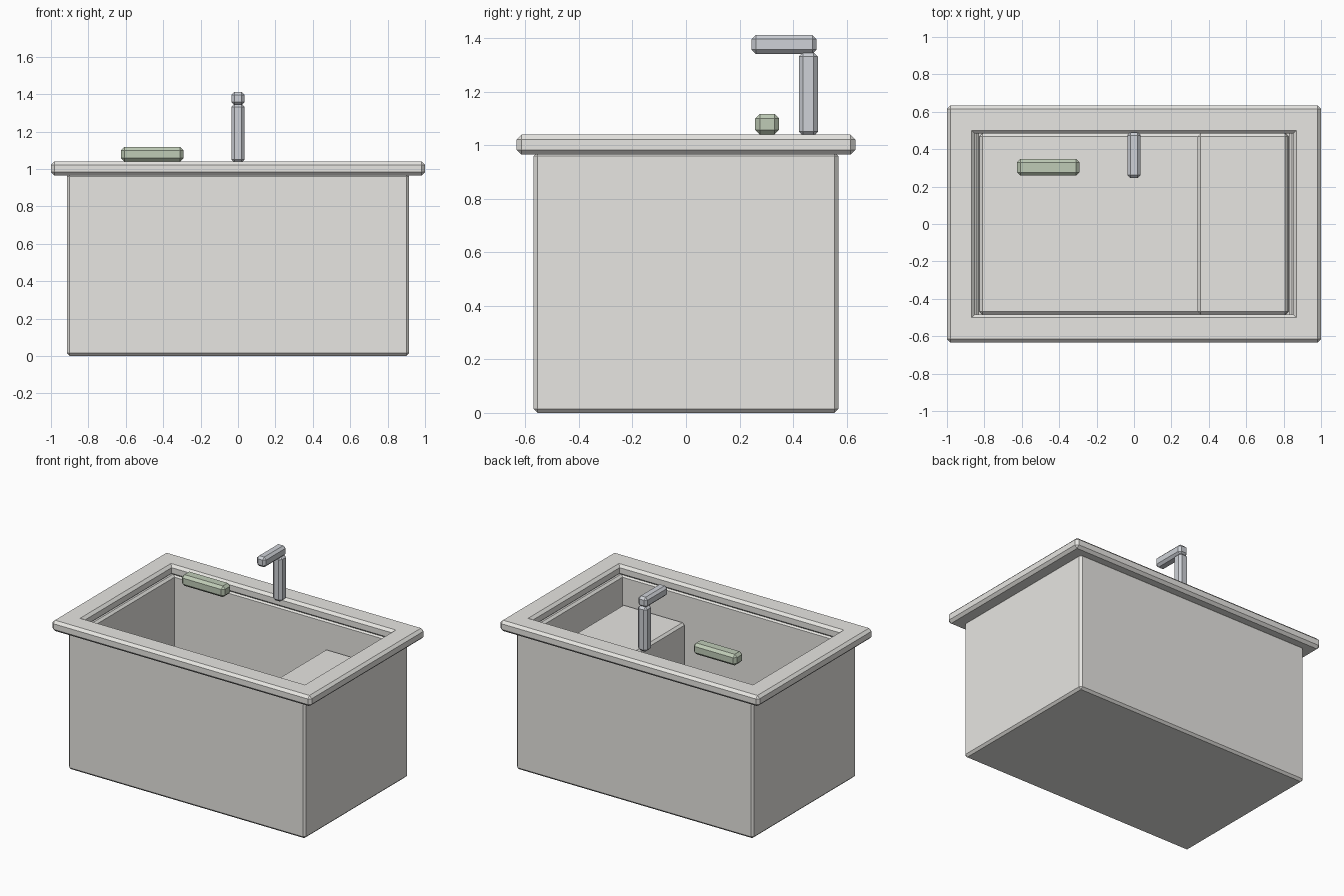
import bpy
import bmesh

if "Cube" in bpy.data.objects:
    bpy.data.objects.remove(bpy.data.objects["Cube"])


def material(name, rgb):
    m = bpy.data.materials.new(name)
    m.diffuse_color = (*rgb, 1)
    m.use_nodes = True
    m.node_tree.nodes["Principled BSDF"].inputs["Base Color"].default_value = m.diffuse_color
    return m


stone = material("stone", (0.80, 0.79, 0.76))
steel = material("steel", (0.62, 0.64, 0.68))
green = material("green", (0.52, 0.60, 0.47))


def block(name, lo, hi, bevel, mat, wall=0, floor=None, through=False):
    """Chamfered box; wall > 0 hollows it from the top, or right through."""
    bm = bmesh.new()
    bmesh.ops.create_cube(bm, size=1)
    for v in bm.verts:
        v.co = [(lo[i] + hi[i]) / 2 + v.co[i] * (hi[i] - lo[i]) for i in range(3)]
    bm.normal_update()
    if wall:
        caps = [f for f in bm.faces if f.normal.z > 0.5 or (through and f.normal.z < -0.5)]
        for f in caps:
            bmesh.ops.inset_region(bm, faces=[f], thickness=wall, use_even_offset=True)
        if through:
            rims = [e for f in caps for e in f.edges]
            bmesh.ops.delete(bm, geom=caps, context='FACES_ONLY')
            bmesh.ops.bridge_loops(bm, edges=rims)
        else:
            new = bmesh.ops.extrude_discrete_faces(bm, faces=caps)["faces"]
            for v in new[0].verts:
                v.co.z = floor
        bmesh.ops.recalc_face_normals(bm, faces=bm.faces[:])
        bm.normal_update()
    # Chamfer outward edges; inside corners stay sharp unless cut through
    edges = [e for e in bm.edges if e.calc_face_angle(0) > 0.5 and e.is_convex]
    bmesh.ops.bevel(bm, geom=edges, offset=bevel, segments=1,
                    affect='EDGES', clamp_overlap=True)
    bmesh.ops.recalc_face_normals(bm, faces=bm.faces[:])
    me = bpy.data.meshes.new(name)
    bm.to_mesh(me)
    bm.free()
    me.materials.append(mat)
    ob = bpy.data.objects.new(name, me)
    bpy.context.collection.objects.link(ob)
    return ob


# Tub shell, rim frame, floor and bench inside
block("tub_body", (-0.915, -0.57, 0), (0.915, 0.57, 0.975), 0.015, stone,
      wall=0.085, floor=0.06)
block("rim", (-1, -0.633, 0.965), (1, 0.633, 1.04), 0.018, stone,
      wall=0.15, through=True)
block("tub_floor", (-0.826, -0.483, 0.05), (0.826, 0.483, 0.10), 0.015, stone)
block("bench", (0.34, -0.483, 0.09), (0.823, 0.483, 0.777), 0.015, stone)

# Tap
block("tap_post", (-0.035, 0.422, 1.035), (0.035, 0.493, 1.348), 0.016, steel)
block("tap_spout", (-0.035, 0.245, 1.342), (0.035, 0.488, 1.413), 0.016, steel)

# Green bar hovering beside the tap
block("soap_bar", (-0.625, 0.258, 1.04), (-0.292, 0.348, 1.118), 0.018, green)
